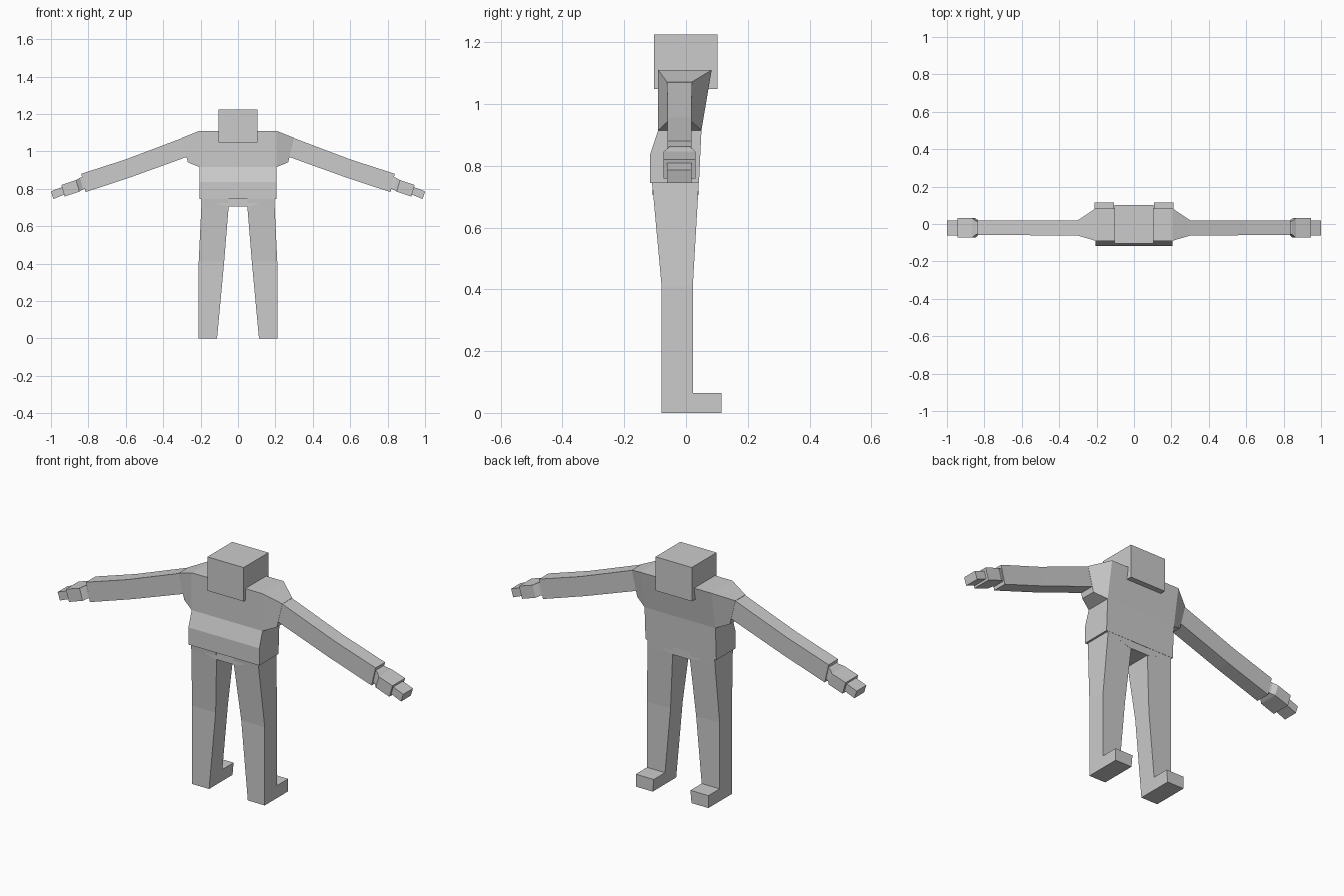
import bpy
import bmesh

if "Cube" in bpy.data.objects:
    bpy.data.objects.remove(bpy.data.objects["Cube"])


def loft(name, rings, mirror=False):
    """Skin a list of equal-sized rings of 3D points and cap both ends."""
    bm = bmesh.new()
    rows = [[bm.verts.new(p) for p in ring] for ring in rings]
    n = len(rows[0])
    for a, b in zip(rows, rows[1:]):
        for i in range(n):
            j = (i + 1) % n
            bm.faces.new((a[i], a[j], b[j], b[i]))
    bm.faces.new(rows[0])
    bm.faces.new(rows[-1])
    bmesh.ops.recalc_face_normals(bm, faces=bm.faces)
    mesh = bpy.data.meshes.new(name)
    bm.to_mesh(mesh)
    bm.free()
    obj = bpy.data.objects.new(name, mesh)
    bpy.context.collection.objects.link(obj)
    if mirror:
        obj.modifiers.new("Mirror", "MIRROR").use_mirror_merge = False
    return obj


def limb_ring(top, bottom, y0, y1):
    """Rectangular arm section from its top and bottom (x, z) points."""
    (tx, tz), (bx, bz) = top, bottom
    return [(tx, y0, tz), (tx, y1, tz), (bx, y1, bz), (bx, y0, bz)]


def flat_ring(z, x0, x1, y0, y1):
    return [(x0, y0, z), (x1, y0, z), (x1, y1, z), (x0, y1, z)]


# Head
loft("head", [flat_ring(z, -0.105, 0.105, -0.103, 0.102) for z in (1.048, 1.225)])

# Torso: side profile extruded across x
profile = [(-0.09, 1.11), (-0.09, 0.915), (-0.117, 0.835), (-0.117, 0.745),
           (0.042, 0.745), (0.05, 0.915), (0.083, 1.11)]
loft("torso", [[(x, y, z) for y, z in profile] for x in (-0.205, 0.205)])

# Pelvis wedge between the legs
wedge = [(-0.19, 0.745), (-0.06, 0.705), (0.06, 0.705), (0.19, 0.745)]
loft("pelvis", [[(x, y, z) for x, z in wedge] for y in (-0.108, 0.04)])

# Shoulders tapering from the torso to the arm
shoulder_root = [(0.205, -0.09, 1.11), (0.205, 0.083, 1.11),
                 (0.205, 0.05, 0.915), (0.205, -0.09, 0.915)]
loft("shoulder", [shoulder_root,
                  limb_ring((0.3, 1.072), (0.268, 0.941), -0.062, 0.02)], True)

# Arms
loft("arm", [limb_ring((0.295, 1.072), (0.26, 0.975), -0.061, 0.019),
             limb_ring((0.6, 0.957), (0.57, 0.863), -0.06, 0.018),
             limb_ring((0.838, 0.88), (0.815, 0.782), -0.06, 0.018)], True)

# Hands: narrow wrist flaring into the palm
loft("hand", [limb_ring((0.825, 0.866), (0.81, 0.803), -0.052, 0.012),
              limb_ring((0.845, 0.859), (0.83, 0.796), -0.056, 0.016),
              limb_ring((0.866, 0.846), (0.848, 0.785), -0.073, 0.031),
              limb_ring((0.945, 0.82), (0.927, 0.758), -0.073, 0.031)], True)
loft("fingers", [limb_ring((0.925, 0.815), (0.912, 0.776), -0.062, 0.018),
                 limb_ring((1.0, 0.786), (0.987, 0.745), -0.062, 0.018)], True)

# Legs
loft("leg", [flat_ring(0.745, 0.05, 0.194, -0.11, 0.041),
             flat_ring(0.705, 0.05, 0.196, -0.106, 0.039),
             flat_ring(0.41, 0.074, 0.21, -0.079, 0.022),
             flat_ring(0.0, 0.112, 0.21, -0.079, 0.022)], True)

# Feet
loft("foot", [[(x0, y, z0), (0.21, y, z0), (0.21, y, z1), (x1, y, z1)]
              for y in (0.022, 0.115)
              for x0, x1, z0, z1 in [(0.112, 0.106, 0.0, 0.065)]], True)
